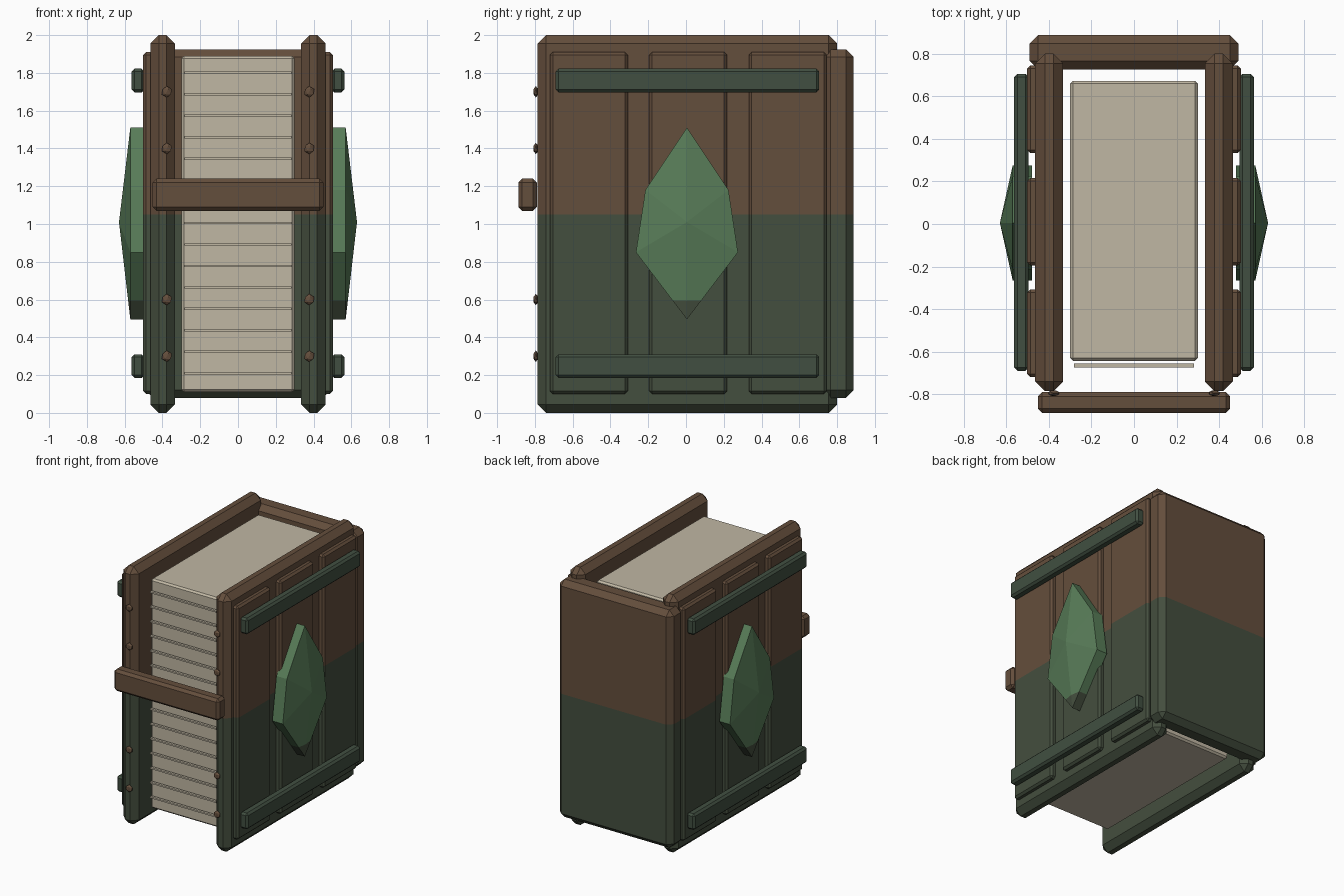
import bpy, bmesh
from mathutils import Matrix

if "Cube" in bpy.data.objects:
    bpy.data.objects.remove(bpy.data.objects["Cube"])


def material(name, rgb):
    """Flat material from 0-255 display values, stored as linear."""
    m = bpy.data.materials.new(name)
    lin = [((c / 255 + 0.055) / 1.055) ** 2.4 for c in rgb]
    m.diffuse_color = (*lin, 1)
    m.use_nodes = True
    m.node_tree.nodes["Principled BSDF"].inputs["Base Color"].default_value = m.diffuse_color
    return m


BROWN = material("brown_leather", (100, 78, 60))
GREEN = material("mossy_green", (68, 78, 62))
STRAP = material("strap_green", (65, 79, 65))
GEM = material("gem_green", (88, 124, 88))
PAPER = material("paper", (192, 183, 163))


def finish(bm, name, mats, split=None):
    """Make the object; with a split height, faces below it use the second material."""
    if split is not None:
        bmesh.ops.bisect_plane(bm, geom=bm.verts[:] + bm.edges[:] + bm.faces[:],
                               plane_co=(0, 0, split), plane_no=(0, 0, 1))
        for f in bm.faces:
            f.material_index = int(f.calc_center_median().z < split)
    bmesh.ops.recalc_face_normals(bm, faces=bm.faces[:])
    me = bpy.data.meshes.new(name)
    bm.to_mesh(me)
    bm.free()
    for m in mats:
        me.materials.append(m)
    ob = bpy.data.objects.new(name, me)
    bpy.context.collection.objects.link(ob)
    return ob


def box(name, x, y, z, mats, bevel=0.0, split=None):
    """Chamfered box from (min, max) ranges."""
    bm = bmesh.new()
    bmesh.ops.create_cube(bm, size=1)
    for v in bm.verts:
        v.co = [r[0] + (c + 0.5) * (r[1] - r[0]) for c, r in zip(v.co, (x, y, z))]
    if bevel:
        bmesh.ops.bevel(bm, geom=bm.edges[:], offset=bevel, segments=1,
                        affect='EDGES', profile=0.5)
    return finish(bm, name, mats, split)


def span(side, a, b):
    return tuple(sorted((side * a, side * b)))


TWO_TONE = [BROWN, GREEN]
MID = 1.05

# Page block and page lines at the open edge
box("page_block", (-0.30, 0.30), (-0.643, 0.673), (0.11, 1.89), [PAPER], 0.013)
for i in range(15):
    z = 0.21 + i * 0.1136
    box("page_line", (-0.283, 0.283), (-0.674, -0.655), (z - 0.006, z + 0.006), [PAPER])

# Spine and clasp
box("spine", (-0.49, 0.49), (0.725, 0.887), (0.08, 1.925), TWO_TONE, 0.04, MID)
box("clasp", (-0.452, 0.452), (-0.887, -0.79), (1.07, 1.24), [BROWN], 0.02)

for s, label in ((-1, "left"), (1, "right")):
    # Cover board
    box(label + "_cover", span(s, 0.333, 0.464), (-0.785, 0.80), (0, 2), TWO_TONE, 0.045, MID)

    # Raised planks
    for y0 in (-0.72, -0.195, 0.333):
        box(label + "_plank", span(s, 0.44, 0.502), (y0, y0 + 0.412), (0.10, 1.91),
            TWO_TONE, 0.015, MID)

    # Straps
    for z0 in (0.185, 1.697):
        box(label + "_strap", span(s, 0.495, 0.563), (-0.69, 0.705), (z0, z0 + 0.125),
            [STRAP], 0.015)

    # Gem: faceted prism with a shallow point, dark at its lower tip
    outline = [(0.005, 1.51), (0.225, 1.18), (0.275, 0.85),
               (0.005, 0.495), (-0.265, 0.85), (-0.215, 1.18)]
    bm = bmesh.new()
    inner = [bm.verts.new((s * 0.48, y, z)) for y, z in outline]
    outer = [bm.verts.new((s * 0.57, y, z)) for y, z in outline]
    tip = bm.verts.new((s * 0.63, 0.005, 1.01))
    bm.faces.new(inner)
    for i in range(6):
        j = (i + 1) % 6
        bm.faces.new((inner[i], inner[j], outer[j], outer[i]))
        bm.faces.new((outer[i], outer[j], tip))
    finish(bm, label + "_gem", [GEM, GREEN], 0.595)

    # Rivets on the front edge
    for z in (0.30, 0.60, 1.40, 1.70):
        bm = bmesh.new()
        bmesh.ops.create_icosphere(bm, subdivisions=1, radius=0.03,
                                   matrix=Matrix.Translation((s * 0.377, -0.795, z))
                                   @ Matrix.Diagonal((1, 0.5, 1, 1)))
        finish(bm, label + "_rivet", [BROWN])
